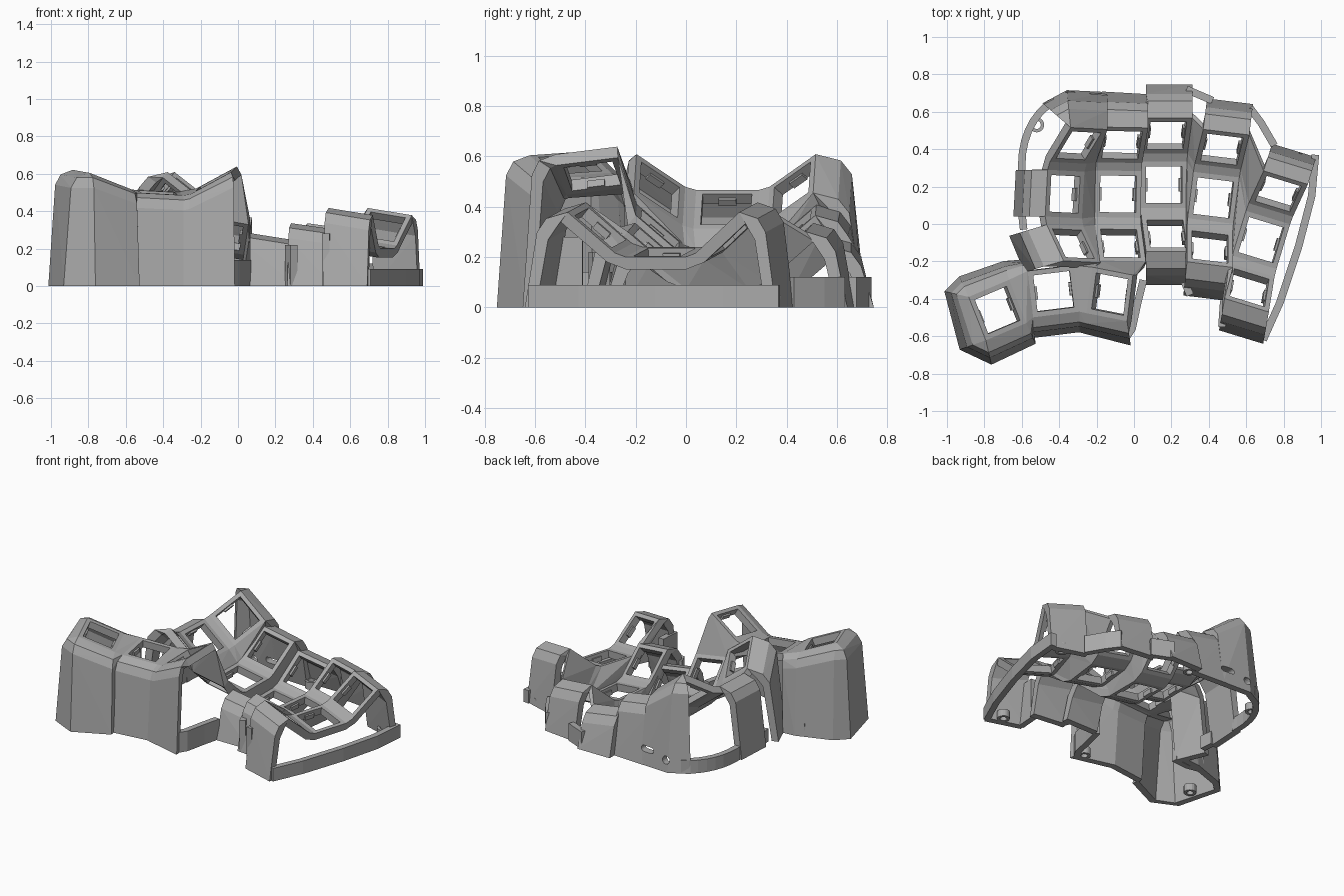
import bpy, bmesh, math
from mathutils import Matrix, Vector

if "Cube" in bpy.data.objects:
    bpy.data.objects.remove(bpy.data.objects["Cube"])

grey = bpy.data.materials.new("plain grey plastic")
grey.use_nodes = True
COLOUR = (0.4, 0.4, 0.4, 1)
grey.diffuse_color = COLOUR
grey.node_tree.nodes["Principled BSDF"].inputs["Base Color"].default_value = COLOUR

HALF, HOLE, THICK = 0.125, 0.098, 0.05   # switch plate half width, half opening, depth
RADIUS, CURL = 0.40, 41                  # finger column curvature
UP = Vector((0, 0, 1))


def make(name, hulls):
    """One object made of convex pieces, each given as a list of points."""
    bm = bmesh.new()
    for pts in hulls:
        verts = [bm.verts.new(p) for p in pts]
        res = bmesh.ops.convex_hull(bm, input=verts)
        junk = {v for v in res["geom_interior"] + res["geom_unused"]
                if isinstance(v, bmesh.types.BMVert)}
        bmesh.ops.delete(bm, geom=list(junk), context="VERTS")
    bmesh.ops.dissolve_limit(bm, angle_limit=0.01, verts=bm.verts, edges=bm.edges)
    bmesh.ops.recalc_face_normals(bm, faces=bm.faces)
    mesh = bpy.data.meshes.new(name)
    bm.to_mesh(mesh)
    bm.free()
    mesh.materials.append(grey)
    obj = bpy.data.objects.new(name, mesh)
    bpy.context.collection.objects.link(obj)
    return obj


def place(pos, yaw, tilt, pitch=0):
    return (Matrix.Translation(pos) @ Matrix.Rotation(math.radians(yaw), 4, "Z")
            @ Matrix.Rotation(math.radians(tilt), 4, "Y")
            @ Matrix.Rotation(math.radians(pitch), 4, "X"))


def post(key, sx, sy):
    """Top and bottom points of one plate corner."""
    return [key @ Vector((sx * HALF, sy * HALF, z)) for z in (0, -THICK)]


def side(key, name):
    ends = {"left": ((-1, -1), (-1, 1)), "right": ((1, -1), (1, 1)),
            "front": ((-1, -1), (1, -1)), "back": ((-1, 1), (1, 1))}[name]
    return post(key, *ends[0]) + post(key, *ends[1])


def key_frame(name, key):
    """Square plate with an opening and two small clip nubs."""
    hulls = []
    for k in range(4):
        turn = key @ Matrix.Rotation(k * math.pi / 2, 4, "Z")
        hulls.append([turn @ Vector((s * r, r, z)) for s in (-1, 1)
                      for r in (HALF, HOLE) for z in (0, -THICK)])
        if k % 2:
            hulls.append([turn @ Vector((x, y, z)) for x in (-0.035, 0.035)
                          for y in (HOLE, HOLE - 0.012) for z in (-0.02, -THICK)])
    make(name, hulls)


def skirt(name, stations):
    """Wall from plate corners out over a shoulder and down to the floor."""
    rings = []
    for (top, bottom), (dx, dy) in stations:
        out = Vector((dx, dy, 0))
        inset = out.normalized() * 0.045
        outer = [top, top + out * 0.5 - UP * 0.025, top + out * 0.72 - UP * 0.08, top + out]
        outer[3].z = 0
        inner = [bottom] + [p - inset - UP * 0.03 for p in outer[1:3]] + [outer[3] - inset]
        rings.append((outer, inner))
    hulls = []
    for (oa, ia), (ob, ib) in zip(rings, rings[1:]):
        for k in range(3):
            hulls.append([c[j] for c in (oa, ia, ob, ib) for j in (k, k + 1)])
    return make(name, hulls)


def rail(name, path, height, width=0.04):
    """Low floor rail along a plan path."""
    pts = [Vector((x, y, 0)) for x, y in path]
    rings = []
    for i, p in enumerate(pts):
        d = (pts[min(i + 1, len(pts) - 1)] - pts[max(i - 1, 0)]).normalized()
        n = Vector((-d.y, d.x, 0)) * width / 2
        rings.append([p + n, p - n, p + n + UP * height, p - n + UP * height])
    make(name, [a + b for a, b in zip(rings, rings[1:])])


# Finger columns: middle key position, yaw, tilt
columns = [((-0.37, 0.16, 0.39), -3, 38), ((-0.085, 0.16, 0.21), -1, 10),
           ((0.16, 0.21, 0.085), 0, 9), ((0.425, 0.14, 0.14), -7, 8),
           ((0.68, -0.085, 0.22), -17, 9)]
grid = []
for c, (pos, yaw, tilt) in enumerate(columns):
    grid.append([])
    for row in (-1, 0, 1):
        key = (place(pos, yaw, tilt) @ Matrix.Translation((0, 0, RADIUS))
               @ Matrix.Rotation(math.radians(row * CURL), 4, "X")
               @ Matrix.Translation((0, 0, -RADIUS)))
        grid[c].append(key)
        key_frame(f"finger_plate_{c + 1}_{row + 2}", key)

# Webs along and between columns
webs = []
for c, col in enumerate(grid):
    for r in range(3):
        if r < 2:
            webs.append(side(col[r], "back") + side(col[r + 1], "front"))
        if c < 4:
            nxt = grid[c + 1]
            webs.append(side(col[r], "right") + side(nxt[r], "left"))
            if r < 2:
                webs.append(post(col[r], 1, 1) + post(col[r + 1], 1, -1)
                            + post(nxt[r], -1, 1) + post(nxt[r + 1], -1, -1))
make("finger_webs", webs)

# Thumb cluster
thumb = [place((-0.73, -0.46, 0.57), 23, 20, 4), place((-0.43, -0.36, 0.50), 7, 3, 4),
         place((-0.13, -0.375, 0.565), -11, -28, 8)]
for i, key in enumerate(thumb):
    key_frame(f"thumb_plate_{i + 1}", key)
t1, t2, t3 = thumb
make("thumb_webs", [side(a, "right") + side(b, "left") for a, b in ((t1, t2), (t2, t3))])
make("thumb_bridge", [side(t3, "back") + side(grid[1][0], "front"),
                      post(t2, 1, 1) + post(t3, -1, 1) + post(grid[0][0], 1, -1)
                      + post(grid[1][0], -1, -1)])
skirt("thumb_wall", [
    (post(t2, -1, 1), (-0.04, 0.06)), (post(t1, 1, 1), (-0.03, 0.10)),
    (post(t1, -1, 1), (-0.05, 0.11)), (post(t1, -1, 1), (-0.13, 0.03)),
    (post(t1, -1, -1), (-0.14, -0.05)), (post(t1, -1, -1), (0.03, -0.13)),
    (post(t1, 1, -1), (0.05, -0.11)), (post(t2, -1, -1), (0, -0.11)),
    (post(t2, 1, -1), (0, -0.11)), (post(t3, -1, -1), (-0.01, -0.11)),
    (post(t3, 1, -1), (0.02, -0.13))])

# Outer walls of the finger area
c1, c2, c3, c4, c5 = grid
back = skirt("back_wall", [
    (post(c1[2], -1, 1), (-0.15, 0.13)), (post(c1[2], -1, 1), (-0.02, 0.20)),
    (post(c1[2], 1, 1), (0.0, 0.20)), (post(c2[2], -1, 1), (0, 0.19)),
    (post(c2[2], 1, 1), (0, 0.18)), (post(c3[2], -1, 1), (0, 0.18)),
    (post(c3[2], 1, 1), (0, 0.18))])
for name, key, s, step in (("ring_back_wall", c4[2], 1, (0.02, 0.165)),
                           ("outer_back_wall", c5[2], 1, (0.045, 0.145)),
                           ("middle_front_wall", c3[0], -1, (0, -0.18)),
                           ("ring_front_wall", c4[0], -1, (-0.02, -0.18)),
                           ("outer_front_wall", c5[0], -1, (-0.03, -0.17))):
    skirt(name, [(post(key, -1, s), step), (post(key, 1, s), step)])
skirt("left_wall_front", [(post(c1[0], -1, 1), (-0.20, -0.06)),
                          (post(c1[0], -1, -1), (-0.21, -0.06))])
skirt("left_wall_middle", [(post(c1[1], -1, -1), (-0.17, 0)), (post(c1[1], -1, 1), (-0.17, 0))])

# Low floor rails closing the outline
rail("right_rail", [(0.69, -0.62), (0.78, -0.42), (0.88, -0.12), (0.95, 0.15), (0.97, 0.37)], 0.09)
corner = [(-0.33 - 0.27 * math.sin(a), 0.32 + 0.36 * math.cos(a))
          for a in [math.radians(10 * k) for k in range(2, 10)]]
rail("back_left_rail", corner + [(-0.60, 0.27)], 0.09)
rail("left_rail", [(-0.60, 0.06), (-0.59, -0.03)], 0.09)
rail("thumb_back_rail", [(-0.76, -0.24), (-0.66, -0.26), (-0.54, -0.25)], 0.09)
rail("thumb_right_rail", [(-0.05, -0.62), (-0.01, -0.56), (0.02, -0.42), (0.05, -0.30)], 0.14)
rail("back_rail_ring", [(0.28, 0.72), (0.35, 0.69), (0.42, 0.66)], 0.12)
rail("back_rail_outer", [(0.62, 0.62), (0.68, 0.54), (0.75, 0.42)], 0.12)
rail("front_rail_ring", [(0.27, -0.31), (0.30, -0.38)], 0.22)
rail("front_rail_outer", [(0.48, -0.41), (0.47, -0.55)], 0.28)


def disc(x, y, r, z):
    return [Vector((x + r * math.cos(k * math.pi / 8), y + r * math.sin(k * math.pi / 8), z))
            for k in range(16)]


# Screw bosses inside the walls
for i, (x, y) in enumerate([(-0.88, -0.50), (-0.52, 0.53), (0.10, 0.66), (0.88, 0.34),
                            (0.62, -0.54), (-0.07, -0.57)]):
    bosses = []
    for k in range(16):
        bosses.append([d[j] for r in (0.04, 0.022) for z in (0, 0.05)
                       for d in (disc(x, y, r, z),) for j in (k, (k + 1) % 16)])
    make(f"screw_boss_{i + 1}", bosses)

# Cable openings through the back wall
slot = [Vector((p.x, y, p.y - 0.6)) for x in (-0.22, -0.16) for y in (0.4, 0.9)
        for p in disc(x, 0.71, 0.02, 0)]
jack = [Vector((p.x, y, p.y - 0.6)) for y in (0.4, 0.9) for p in disc(-0.34, 0.68, 0.027, 0)]
for name, pts in (("slot_cutter", slot), ("jack_cutter", jack)):
    cutter = make(name, [pts])
    cutter.hide_render = True
    cutter.hide_set(True)
    mod = back.modifiers.new(name, "BOOLEAN")
    mod.operation, mod.object, mod.solver, mod.use_self = "DIFFERENCE", cutter, "EXACT", True
